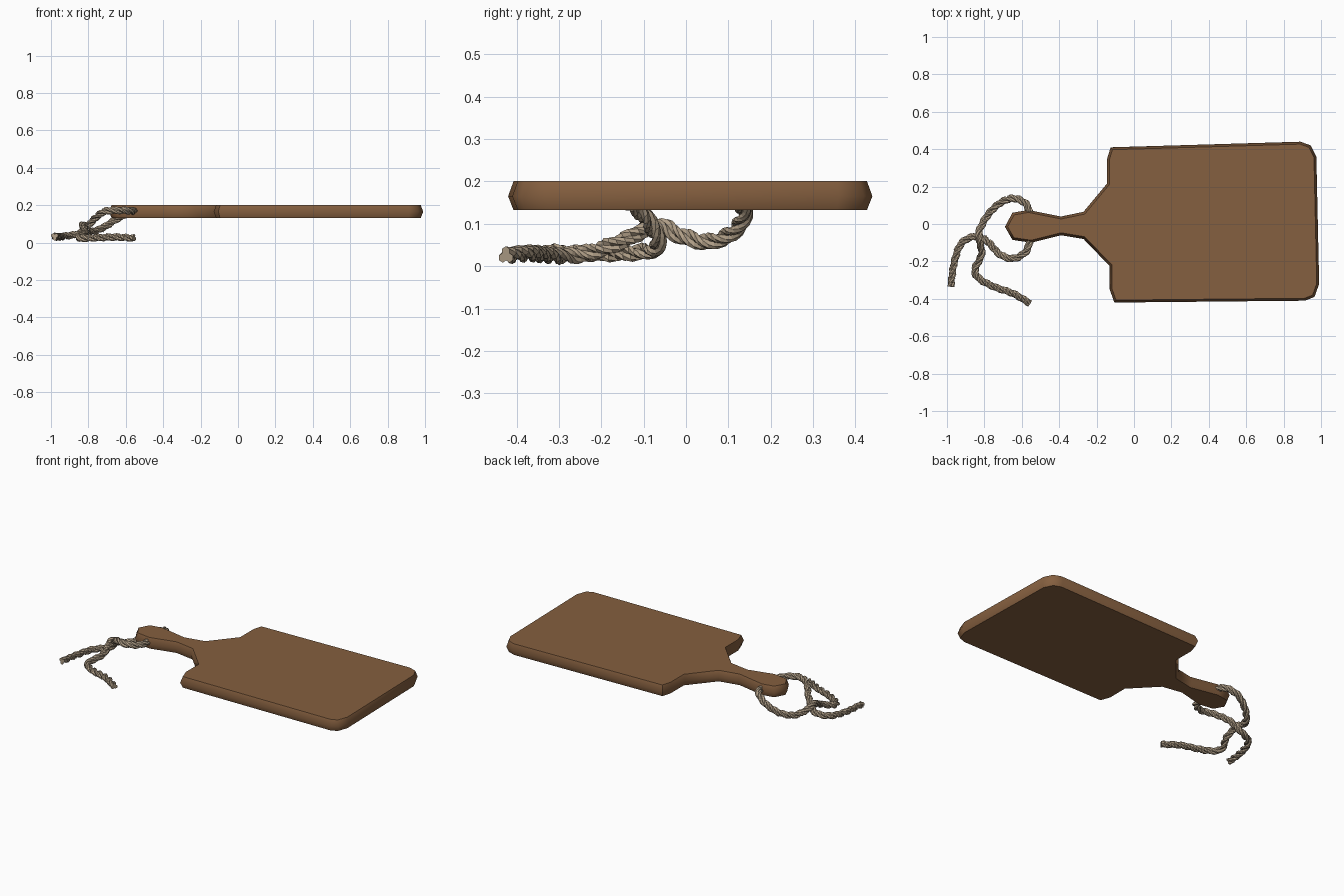
import bpy, bmesh, math
from mathutils import Vector

cube = bpy.data.objects.get("Cube")
if cube:
    bpy.data.objects.remove(cube, do_unlink=True)


def material(name, rgb):
    mat = bpy.data.materials.new(name)
    mat.use_nodes = True
    mat.diffuse_color = (*rgb, 1)
    bsdf = mat.node_tree.nodes["Principled BSDF"]
    bsdf.inputs["Base Color"].default_value = (*rgb, 1)
    bsdf.inputs["Roughness"].default_value = 0.8
    return mat


def loft(bm, rings):
    """Skin a list of closed point rings and cap both ends."""
    loops = [[bm.verts.new(p) for p in ring] for ring in rings]
    count = len(loops[0])
    for low, high in zip(loops, loops[1:]):
        for i in range(count):
            j = (i + 1) % count
            bm.faces.new((low[i], low[j], high[j], high[i]))
    bm.faces.new(loops[0][::-1])
    bm.faces.new(loops[-1])


def finish(bm, name, mat):
    bmesh.ops.recalc_face_normals(bm, faces=bm.faces)
    mesh = bpy.data.meshes.new(name)
    bm.to_mesh(mesh)
    bm.free()
    mesh.materials.append(mat)
    obj = bpy.data.objects.new(name, mesh)
    bpy.context.collection.objects.link(obj)
    return obj


def inset(outline, amount):
    """Move a clockwise outline inward by an even distance."""
    result = []
    for i, p in enumerate(outline):
        before = (p - outline[i - 1]).normalized()
        after = (outline[(i + 1) % len(outline)] - p).normalized()
        n1 = Vector((before.y, -before.x))
        n2 = Vector((after.y, -after.x))
        result.append(p + (n1 + n2) * amount / (1 + n1.dot(n2)))
    return result


wood = material("brown wood", (0.235, 0.115, 0.05))
twine = material("tan twine", (0.43, 0.34, 0.24))

# Board: slightly irregular paddle outline with sides bulging at mid height
outline = [Vector(p) for p in (
    (-0.125, 0.41), (0.89, 0.44), (0.945, 0.42), (0.975, 0.36),
    (0.99, -0.32), (0.965, -0.39), (0.915, -0.41), (-0.105, -0.42),
    (-0.13, -0.35), (-0.13, -0.225), (-0.27, -0.08), (-0.39, -0.06),
    (-0.55, -0.1), (-0.65, -0.085), (-0.69, -0.015), (-0.65, 0.06),
    (-0.565, 0.075), (-0.39, 0.04), (-0.27, 0.065), (-0.145, 0.215),
    (-0.145, 0.345))]
bm = bmesh.new()
loft(bm, [[(p.x, p.y, z) for p in inset(outline, amount)]
          for z, amount in ((0.132, 0.013), (0.165, 0), (0.201, 0.013))])
board = finish(bm, "cutting_board", wood)
bpy.ops.object.select_all(action='DESELECT')
board.select_set(True)
bpy.context.view_layer.objects.active = board
bpy.ops.object.shade_smooth_by_angle(angle=math.radians(60))

# Rope path: one tail, the loop through the handle, then the other tail
path = [Vector(p) for p in (
    (-0.555, -0.425, 0.025), (-0.65, -0.37, 0.03), (-0.75, -0.335, 0.027),
    (-0.83, -0.29, 0.024), (-0.85, -0.24, 0.03), (-0.815, -0.16, 0.055),
    (-0.83, -0.07, 0.095), (-0.82, -0.02, 0.075), (-0.78, 0.05, 0.058),
    (-0.72, 0.11, 0.08), (-0.65, 0.138, 0.125), (-0.59, 0.118, 0.158),
    (-0.562, 0.075, 0.17), (-0.56, -0.01, 0.167), (-0.56, -0.1, 0.17),
    (-0.585, -0.155, 0.17), (-0.65, -0.185, 0.172), (-0.72, -0.16, 0.165),
    (-0.78, -0.095, 0.115), (-0.84, -0.065, 0.052), (-0.92, -0.1, 0.035),
    (-0.96, -0.2, 0.03), (-0.98, -0.335, 0.033))]


def smooth_path(points, steps):
    padded = [points[0] * 2 - points[1], *points, points[-1] * 2 - points[-2]]
    out = []
    for a, b, c, d in zip(padded, padded[1:], padded[2:], padded[3:]):
        for k in range(steps):
            t = k / steps
            out.append((b * 2 + (c - a) * t + (a * 2 - b * 5 + c * 4 - d) * t**2
                        + (b * 3 - a - c * 3 + d) * t**3) / 2)
    return out + [points[-1]]


def twisted_strand(bm, centre, phase, offset, radius, pitch, sides):
    travelled, side, rings = 0, Vector((0, 0, 1)), []
    last = len(centre) - 1
    for i, p in enumerate(centre):
        ahead = (centre[min(i + 1, last)] - centre[max(i - 1, 0)]).normalized()
        side = (side - ahead * side.dot(ahead)).normalized()
        other = ahead.cross(side)
        if i:
            travelled += (p - centre[i - 1]).length
        turn = phase + math.tau * travelled / pitch
        core = p + (side * math.cos(turn) + other * math.sin(turn)) * offset
        angles = [turn + math.tau * k / sides for k in range(sides)]
        rings.append([core + (side * math.cos(a) + other * math.sin(a)) * radius
                      for a in angles])
    loft(bm, rings)


# Rope: three strands wound around the path
centre = smooth_path(path, 6)
bm = bmesh.new()
for strand in range(3):
    twisted_strand(bm, centre, math.tau * strand / 3, 0.0105, 0.0115, 0.16, 6)
finish(bm, "handle_rope", twine)
